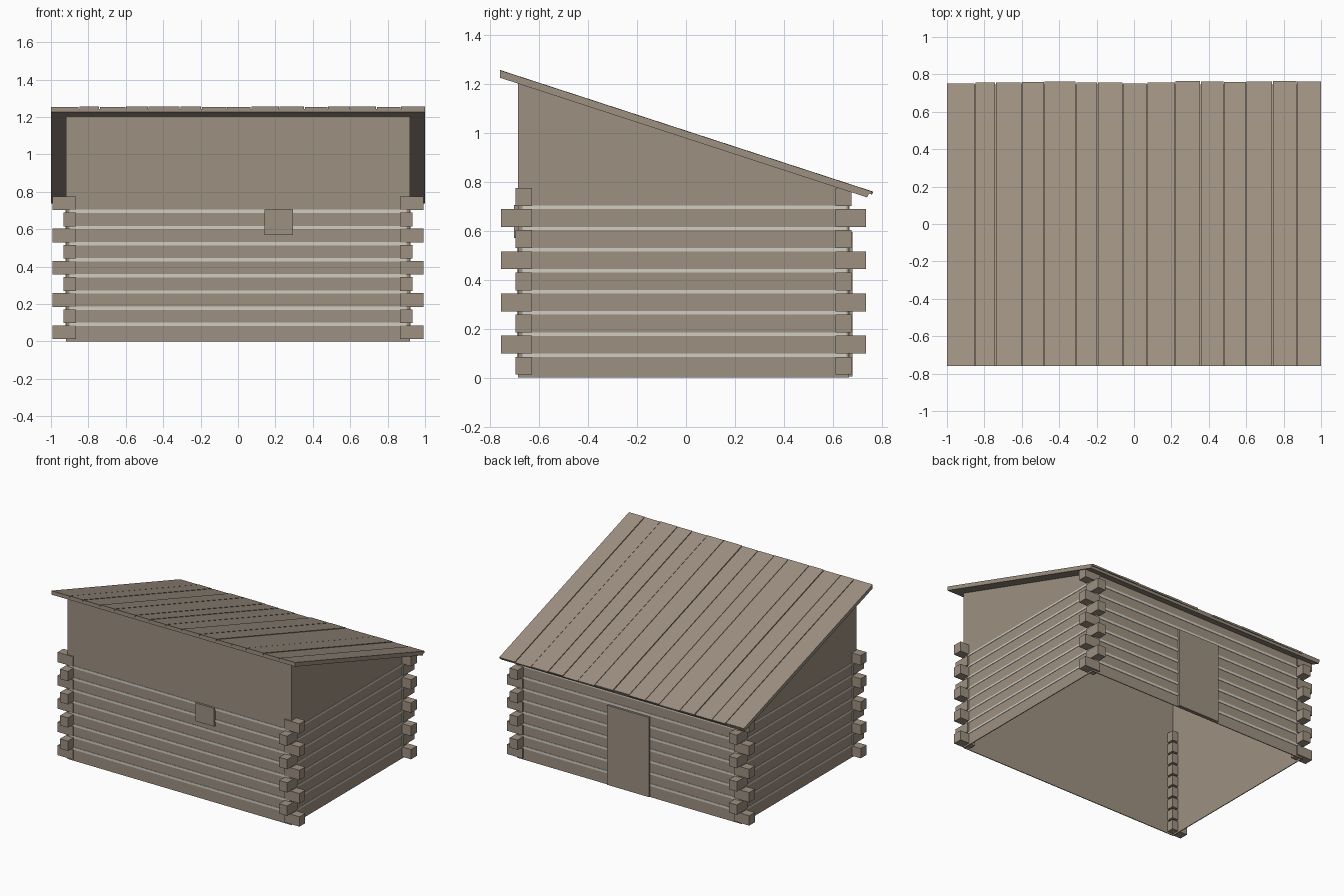
import bpy
import bmesh
import random

random.seed(4)
if "Cube" in bpy.data.objects:
    bpy.data.objects.remove(bpy.data.objects["Cube"], do_unlink=True)


def material(name, rgb):
    m = bpy.data.materials.new(name)
    m.use_nodes = True
    m.diffuse_color = (*rgb, 1)
    m.node_tree.nodes["Principled BSDF"].inputs["Base Color"].default_value = (*rgb, 1)
    return m


WOOD = material("weathered wood", (0.34, 0.28, 0.22))
CHINK = material("pale chinking", (0.64, 0.61, 0.54))


def extrude_x(name, profile, x0, x1, mat=WOOD):
    """Prism with a (y, z) profile running from x0 to x1."""
    bm = bmesh.new()
    a = [bm.verts.new((x0, y, z)) for y, z in profile]
    b = [bm.verts.new((x1, y, z)) for y, z in profile]
    bm.faces.new(a)
    bm.faces.new(b[::-1])
    for i in range(len(a)):
        j = (i + 1) % len(a)
        bm.faces.new((a[i], b[i], b[j], a[j]))
    bmesh.ops.recalc_face_normals(bm, faces=bm.faces)
    mesh = bpy.data.meshes.new(name)
    bm.to_mesh(mesh)
    bm.free()
    mesh.materials.append(mat)
    obj = bpy.data.objects.new(name, mesh)
    bpy.context.scene.collection.objects.link(obj)
    return obj


def box(name, xs, ys, zs, mat=WOOD):
    (y0, y1), (z0, z1) = sorted(ys), sorted(zs)
    return extrude_x(name, [(y0, z0), (y1, z0), (y1, z1), (y0, z1)], *sorted(xs), mat)


def roof_z(y):
    """Height of the roof underside."""
    return 1.225 - 0.326 * (y + 0.76)


WALL_X, FRONT, BACK, MID = 0.92, -0.687, 0.665, -0.01
THIN = 0.006
ROWS, PITCH, LOG = 9, 0.0862, 0.073

# Thin walls, open underneath
for side, s in (("left", 1), ("right", -1)):
    extrude_x(side + "_wall",
              [(FRONT, 0), (BACK, 0), (BACK, roof_z(BACK)), (FRONT, roof_z(FRONT))],
              s * (WALL_X - THIN), s * WALL_X)
box("front_wall", (-WALL_X, WALL_X), (FRONT, FRONT + THIN), (0, roof_z(FRONT)))
box("back_wall", (-WALL_X, WALL_X), (BACK - THIN, BACK), (0, roof_z(BACK)))

# Interlocking log ends at the four corners
for row in range(ROWS):
    z = 0.012 + row * PITCH
    for sx in (-1, 1):
        for sy in (-1, 1):
            end_x, end_y = (0.993, 0.687) if row % 2 == 0 else (0.932, 0.745)
            box(f"log_end_{row}", (sx * 0.867, sx * end_x),
                (MID + sy * 0.62, MID + sy * end_y), (z, z + LOG))

# Chinking strips between the log rows
for row in range(ROWS - 1):
    z = 0.0918 + row * PITCH
    tall, low = (z - 0.009, z + 0.009), (z - 0.007, z + 0.007)
    box("front_chinking", (-0.9, 0.9), (FRONT - 0.003, FRONT), tall, CHINK)
    box("back_chinking", (-0.9, 0.9), (BACK, BACK + 0.003), tall, CHINK)
    for s in (-1, 1):
        box("side_chinking", (s * WALL_X, s * (WALL_X + 0.003)),
            (FRONT + 0.02, BACK - 0.01), low, CHINK)

# Back door and front shutter
box("door", (-0.172, 0.172), (BACK, 0.68), (0.005, 0.595))
box("shutter", (0.142, 0.295), (FRONT - 0.015, FRONT), (0.57, 0.705))

# Sloping roof deck with uneven planks on top
extrude_x("roof_deck", [(-0.76, roof_z(-0.76)), (0.74, roof_z(0.74)),
                        (0.747, roof_z(0.747) + 0.018), (-0.76, roof_z(-0.76) + 0.018)], -1, 1)
edges = [-1, -.85, -.74, -.6, -.48, -.31, -.195, -.06, .07, .22, .355, .48, .6, .74, .87, 1]
for i, (x0, x1) in enumerate(zip(edges, edges[1:])):
    y1 = 0.75 if i in (0, 7) else random.uniform(0.755, 0.765)
    top = 0.03 + random.uniform(-0.002, 0.002)
    g0, g1 = (0 if i == 0 else 0.002), (0 if i == len(edges) - 2 else 0.002)
    extrude_x(f"roof_plank_{i + 1}",
              [(-0.76, roof_z(-0.76) + 0.018), (y1 - 0.004, roof_z(y1 - 0.004) + 0.018),
               (y1, roof_z(y1) + top), (-0.76, roof_z(-0.76) + top)], x0 + g0, x1 - g1)
